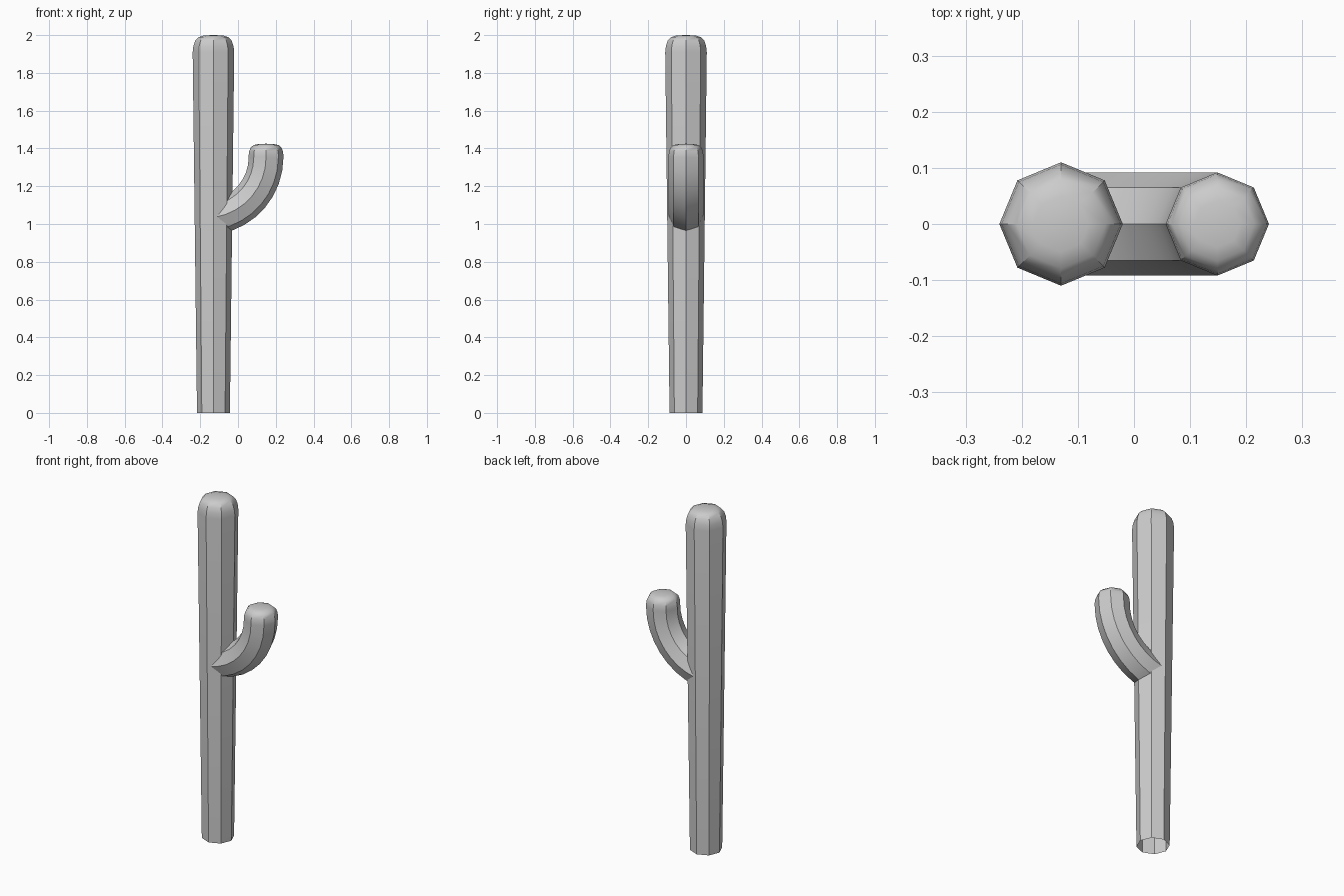
import bpy, bmesh, math
from mathutils import Vector

if "Cube" in bpy.data.objects:
    bpy.data.objects.remove(bpy.data.objects["Cube"])

SIDES = 8


def tube(name, stations, tip):
    """Loft octagons along stations (centre, tilt about y, radius) and close at tip."""
    bm = bmesh.new()
    rings = []
    for (x, z), tilt, r in stations:
        out = Vector((math.cos(tilt), 0, math.sin(tilt)))
        ring = []
        for i in range(SIDES):
            a = i * math.tau / SIDES
            p = Vector((x, 0, z)) + out * r * math.cos(a) + Vector((0, r * math.sin(a), 0))
            ring.append(bm.verts.new(p))
        rings.append(ring)
    for lo, hi in zip(rings, rings[1:]):
        for i in range(SIDES):
            j = (i + 1) % SIDES
            bm.faces.new((lo[i], lo[j], hi[j], hi[i]))
    top = bm.verts.new((tip[0], 0, tip[1]))
    for i in range(SIDES):
        bm.faces.new((rings[-1][i], rings[-1][(i + 1) % SIDES], top))
    mesh = bpy.data.meshes.new(name)
    bm.to_mesh(mesh)
    bm.free()
    obj = bpy.data.objects.new(name, mesh)
    bpy.context.collection.objects.link(obj)
    bpy.ops.object.select_all(action='DESELECT')
    obj.select_set(True)
    bpy.context.view_layer.objects.active = obj
    bpy.ops.object.shade_smooth_by_angle(angle=math.radians(32))
    return obj


def dome(x, z, r, h):
    """Rounded cap rings above a rim."""
    profile = [(1, 0), (0.965, 0.36), (0.88, 0.67), (0.72, 0.88), (0.45, 0.98)]
    return [((x, z + h * v), 0, r * u) for u, v in profile]


# trunk: open at the base, widening upward to a rounded top
tube("trunk", [((-0.13, 0), 0, 0.087)] + dome(-0.13, 1.91, 0.11, 0.09), (-0.13, 2.0))

# arm: quarter bend out of the trunk, then upright
CX, CZ, R, START = -0.172, 1.353, 0.3205, math.radians(-80.5)
bend = []
for i in range(9):
    a = START * (1 - i / 8)
    bend.append(((CX + R * math.cos(a), CZ + R * math.sin(a)), a, 0.092))
tube("arm", bend + dome(CX + R, 1.365, 0.092, 0.06), (CX + R, 1.425))
